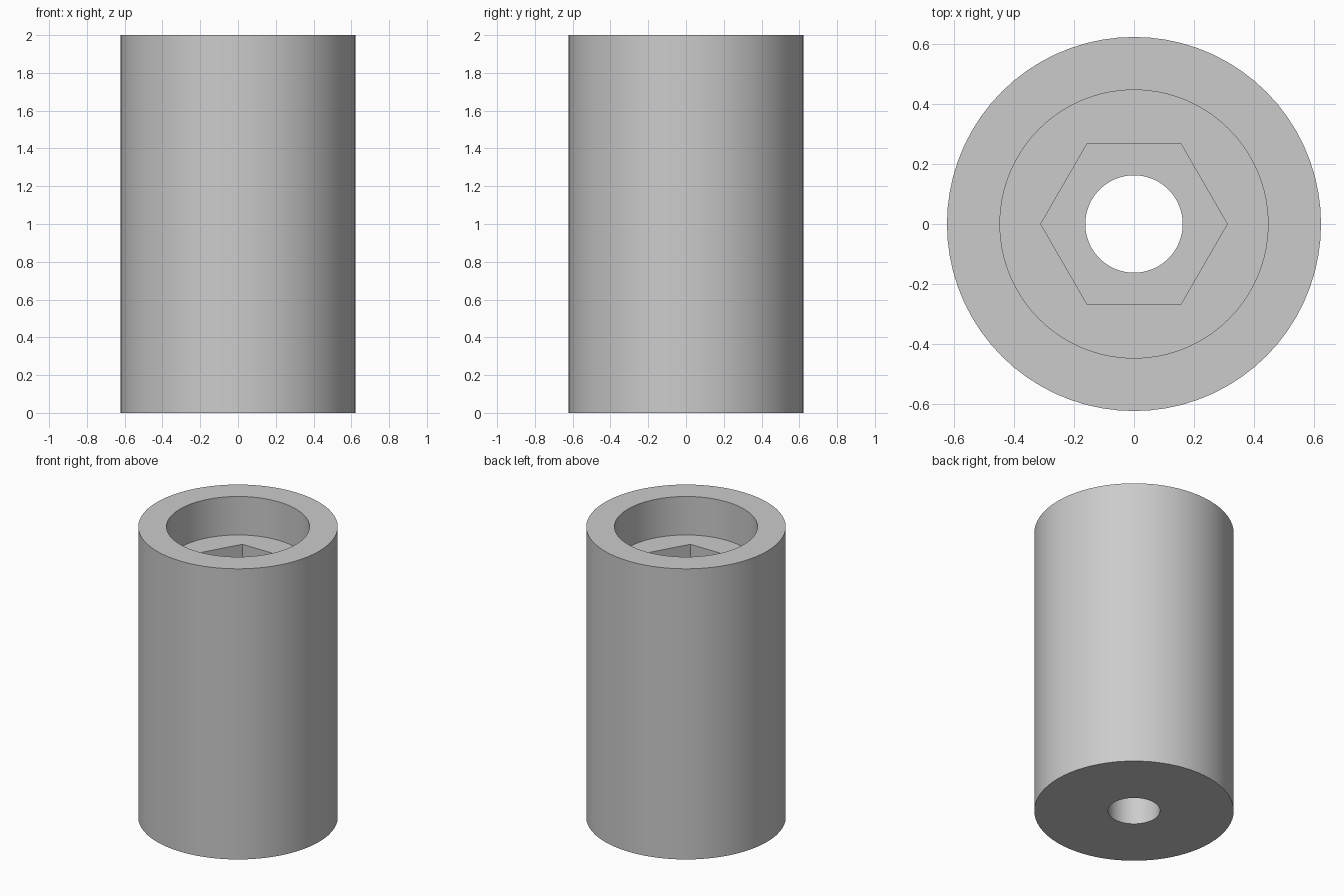
import bpy
import bmesh
from math import cos, pi, radians, tau

cube = bpy.data.objects.get("Cube")
if cube:
    bpy.data.objects.remove(cube, do_unlink=True)

SEGMENTS = 72
HEIGHT = 2.0
OUTER, BORE, HOLE = 0.622, 0.446, 0.162
HEX_CORNER = 0.31
BORE_FLOOR = HEIGHT - 0.265
HEX_FLOOR = BORE_FLOOR - 0.26

grey = bpy.data.materials.new("plain grey")
grey.use_nodes = True
colour = (0.6, 0.6, 0.6, 1)
grey.diffuse_color = colour
grey.node_tree.nodes["Principled BSDF"].inputs["Base Color"].default_value = colour


def round_ring(radius):
    return lambda angle: radius


def hex_ring(corner):
    # Distance to the flat of a hexagon with corners on the x axis
    return lambda angle: corner * cos(pi / 6) / cos(angle % (pi / 3) - pi / 6)


def add_ring(bm, shape, z):
    verts = []
    for i in range(SEGMENTS):
        a = tau * i / SEGMENTS
        r = shape(a)
        verts.append(bm.verts.new((r * cos(a), r * cos(a - pi / 2), z)))
    return verts


# Closed profile: outer wall, counterbore, hexagonal pocket, through hole
profile = [
    (round_ring(OUTER), 0),
    (round_ring(OUTER), HEIGHT),
    (round_ring(BORE), HEIGHT),
    (round_ring(BORE), BORE_FLOOR),
    (hex_ring(HEX_CORNER), BORE_FLOOR),
    (hex_ring(HEX_CORNER), HEX_FLOOR),
    (round_ring(HOLE), HEX_FLOOR),
    (round_ring(HOLE), 0),
]

bm = bmesh.new()
rings = [add_ring(bm, shape, z) for shape, z in profile]
for low, high in zip(rings, rings[1:] + rings[:1]):
    for i in range(SEGMENTS):
        j = (i + 1) % SEGMENTS
        bm.faces.new((low[i], low[j], high[j], high[i]))
bmesh.ops.recalc_face_normals(bm, faces=bm.faces)

mesh = bpy.data.meshes.new("bored_sleeve")
bm.to_mesh(mesh)
bm.free()
mesh.materials.append(grey)
sleeve = bpy.data.objects.new("bored_sleeve", mesh)
bpy.context.collection.objects.link(sleeve)

# Smooth the round walls, keep rims and hexagon corners sharp
bpy.ops.object.select_all(action="DESELECT")
sleeve.select_set(True)
bpy.context.view_layer.objects.active = sleeve
bpy.ops.object.shade_smooth_by_angle(angle=radians(30))
